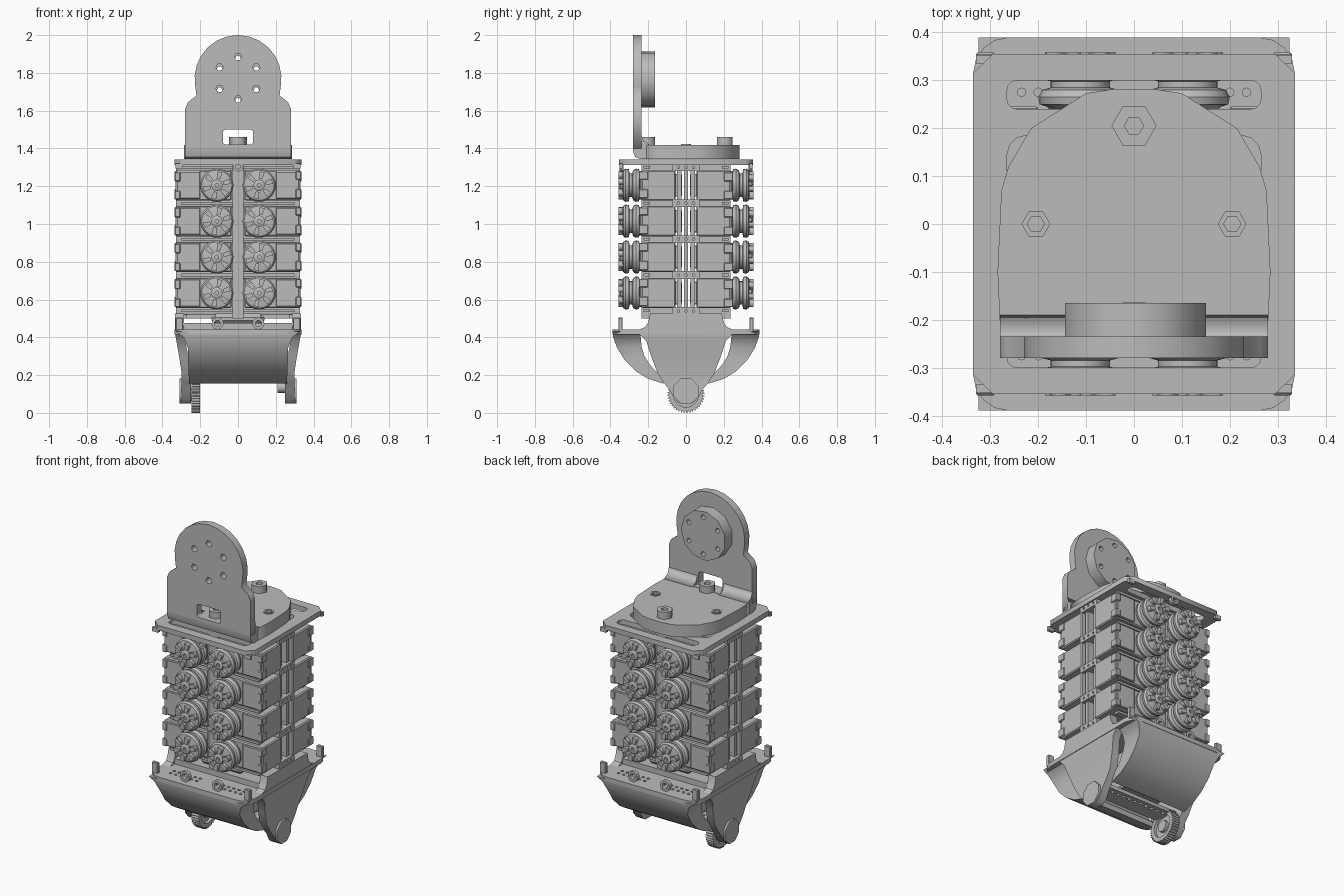
import bpy, bmesh, math
from mathutils import Matrix, Vector

cube = bpy.data.objects.get("Cube")
if cube:
    bpy.data.objects.remove(cube, do_unlink=True)

GREY = (0.5, 0.5, 0.5, 1)
grey = bpy.data.materials.new("plain grey")
grey.use_nodes = True
grey.diffuse_color = GREY
grey.node_tree.nodes["Principled BSDF"].inputs["Base Color"].default_value = GREY

# Axis the plate is extruded along: profile (u, v) goes to (x, y), (x, z) or (y, z)
TURN = {
    "Z": Matrix.Identity(4),
    "Y": Matrix(((1, 0, 0, 0), (0, 0, -1, 0), (0, 1, 0, 0), (0, 0, 0, 1))),
    "X": Matrix(((0, 0, 1, 0), (1, 0, 0, 0), (0, 1, 0, 0), (0, 0, 0, 1))),
}


def add(name, bm, smooth=None):
    bmesh.ops.remove_doubles(bm, verts=bm.verts, dist=0.00005)
    bmesh.ops.recalc_face_normals(bm, faces=bm.faces)
    me = bpy.data.meshes.new(name)
    bm.to_mesh(me)
    bm.free()
    me.materials.clear()
    me.materials.append(grey)
    ob = bpy.data.objects.new(name, me)
    bpy.context.collection.objects.link(ob)
    if smooth:
        bpy.ops.object.select_all(action="DESELECT")
        ob.select_set(True)
        bpy.context.view_layer.objects.active = ob
        bpy.ops.object.shade_smooth_by_angle(angle=math.radians(smooth))
    return ob


def box(name, x, y, z, bevel=0.0):
    bm = bmesh.new()
    lo, hi = Vector((x[0], y[0], z[0])), Vector((x[1], y[1], z[1]))
    bmesh.ops.create_cube(bm, size=1, matrix=Matrix.Translation((lo + hi) / 2) @ Matrix.Diagonal((*(hi - lo), 1)))
    if bevel:
        bmesh.ops.bevel(bm, geom=bm.edges[:], offset=bevel, segments=1, affect="EDGES")
    return add(name, bm)


def ring(u, v, r, n=12, start=0.0):
    return [(u + r * math.cos(start + math.tau * i / n), v + r * math.sin(start + math.tau * i / n)) for i in range(n)]


def rounded(u, v, a, b, r, n=3):
    """Rounded rectangle of half sizes a and b."""
    pts = []
    for k, (su, sv) in enumerate(((1, 1), (-1, 1), (-1, -1), (1, -1))):
        for i in range(n + 1):
            t = (k + i / n) * math.pi / 2
            pts.append((u + su * (a - r) + r * math.cos(t), v + sv * (b - r) + r * math.sin(t)))
    return pts


def mirrored(half):
    return half + [(-u, v) for u, v in reversed(half)]


def plate(name, loops, axis, a, b, smooth=None):
    """Flat outline with holes, extruded from a to b along an axis."""
    cu = bpy.data.curves.new(name, "CURVE")
    cu.dimensions, cu.fill_mode, cu.extrude = "2D", "BOTH", abs(b - a) / 2
    for loop in loops:
        sp = cu.splines.new("POLY")
        sp.points.add(len(loop) - 1)
        for p, (u, v) in zip(sp.points, loop):
            p.co = (u, v, 0, 1)
        sp.use_cyclic_u = True
    tmp = bpy.data.objects.new(name + " helper", cu)
    bpy.context.collection.objects.link(tmp)
    me = bpy.data.meshes.new_from_object(tmp.evaluated_get(bpy.context.evaluated_depsgraph_get()))
    bpy.data.objects.remove(tmp)
    bm = bmesh.new()
    bm.from_mesh(me)
    bpy.data.meshes.remove(me)
    mid = (a + b) / 2 * (-1 if axis == "Y" else 1)
    bm.transform(TURN[axis] @ Matrix.Translation((0, 0, mid)))
    return add(name, bm, smooth)


def lathe(name, profile, x, z, n=24):
    """Turn (radius, y) points round a y-directed axle."""
    bm = bmesh.new()
    rings = [[bm.verts.new((u, y, v)) for u, v in ring(x, z, r, n)] for r, y in profile]
    for p, q in zip(rings, rings[1:]):
        for i in range(n):
            bm.faces.new((p[i], p[(i + 1) % n], q[(i + 1) % n], q[i]))
    bm.faces.new(rings[0])
    bm.faces.new(rings[-1])
    return add(name, bm, 35)


def four_times(ob, z):
    """Repeat a part in every quadrant of each row by half turns."""
    for level in ROWS:
        for turn in ((0, 0, 0), (0, 0, math.pi), (math.pi, 0, 0), (0, math.pi, 0)):
            twin = ob.copy()
            twin.location, twin.rotation_euler = (0, 0, level), turn
            bpy.context.collection.objects.link(twin)
    bpy.data.objects.remove(ob)


# Upright arm bracket with bolt circle and window
upright = [(0.28, 1.4), (0.28, 1.61), (0.265, 1.645), (0.22, 1.68)]
upright += [(0.23 * math.cos(t), 1.77 + 0.23 * math.sin(t)) for t in [math.radians(d) for d in range(-10, 90, 14)]]
bolts = [ring(u, v, 0.02, 6) for u, v in ring(0, 1.773, 0.112, 6, math.pi / 2)]
plate("bracket_upright", [mirrored(upright), rounded(0, 1.46, 0.08, 0.04, 0.015)] + bolts, "Y", -0.28, -0.235)
boss_bolts = [ring(u, v, 0.015, 6) for u, v in ring(0, 1.765, 0.112, 6, math.pi / 2)]
plate("bracket_boss", [ring(0, 1.765, 0.15, 11)] + boss_bolts, "Y", -0.237, -0.165)
plate("bracket_bend", [[(-0.28, 1.42), (-0.28, 1.385), (-0.27, 1.355), (-0.245, 1.345), (-0.2, 1.345), (-0.2, 1.42)]],
      "X", -0.28, 0.28, 40)
for s in (-1, 1):
    plate("bracket_fillet", [[(-0.24, 1.41), (-0.236, 1.475), (-0.225, 1.44), (-0.185, 1.415)]], "X", s * 0.09, s * 0.28)
foot = [(0.28, -0.21), (0.285, -0.1), (0.277, 0.07), (0.262, 0.12), (0.215, 0.2), (0.1, 0.273), (0.04, 0.282)]
plate("bracket_foot", [mirrored(foot)] + [ring(s * 0.205, 0, 0.018, 6) for s in (-1, 1)], "Z", 1.345, 1.418)
for s in (-1, 1):
    plate("foot_nut", [ring(0, s * 0.205, 0.047, 6), ring(0, s * 0.205, 0.02, 6)], "Z", 1.41, 1.46)
    plate("foot_washer", [ring(s * 0.205, 0, 0.03, 6), ring(s * 0.205, 0, 0.018, 6)], "Z", 1.41, 1.424)

# Slotted top plate with an eyelet at each end
octagon = mirrored([(0.336, -0.315), (0.295, -0.355)][::1][::-1] + [(0.336, 0.315), (0.295, 0.355)])
slots = [rounded(0, s * 0.27, 0.265, 0.03, 0.02) for s in (-1, 1)]
plate("top_plate", [octagon, rounded(0, 0, 0.265, 0.185, 0.04)] + slots, "Z", 1.312, 1.342)
for s in (-1, 1):
    plate("top_eyelet", [ring(0, 1.305, 0.028), ring(0, 1.305, 0.014)], "Y", s * 0.33, s * 0.353)
    for t in (-1, 1):
        box("top_corner_tab", sorted((s * 0.29, s * 0.33)), sorted((t * 0.335, t * 0.353)), (1.295, 1.32))

# Spines, columns and shelves carrying the motors
ROWS = [0.635 + 0.19 * i for i in range(4)]
for s in (-1, 1):
    box("spine", (-0.03, 0.03), sorted((s * 0.06, s * 0.235)), (0.5, 1.315))
    for y in (-0.035, 0.035):
        box("side_column", sorted((s * 0.27, s * 0.31)), (y - 0.012, y + 0.012), (0.5, 1.315))
box("core_column", (-0.27, 0.27), (-0.01, 0.01), (0.5, 1.315))
for i in range(5):
    z = 0.54 + 0.19 * i
    holes = [ring(y, z, 0.007, 8) for y in (-0.04, 0, 0.04)]
    plate("shelf", [rounded(0, z, 0.072, 0.02, 0.006)] + holes, "X", -0.328, 0.328)
    for s in (-1, 1):
        box("shelf_rail", (-0.3, 0.3), sorted((s * 0.19, s * 0.225)), (z - 0.007, z + 0.007))

# Motors with stepped cases
four_times(box("motor_case", (0.035, 0.33), (-0.235, -0.055), (-0.08, 0.08), 0.006), 0)
four_times(box("motor_back", (0.06, 0.30), (-0.06, -0.022), (-0.06, 0.06), 0.004), 0)
four_times(box("motor_front_cover", (0.2, 0.325), (-0.245, -0.23), (-0.072, 0.072), 0.004), 0)
four_times(box("motor_end_lug", (0.305, 0.336), (-0.25, -0.2), (-0.07, -0.02), 0.004), 0)
four_times(box("motor_upper_lug", (0.305, 0.336), (-0.25, -0.2), (0.03, 0.075), 0.004), 0)

# Cable spools with grooves, vanes and hub
four_times(lathe("spool", [(0.055, -0.23), (0.07, -0.245), (0.085, -0.25), (0.088, -0.265), (0.08, -0.28), (0.062, -0.285),
                           (0.062, -0.298), (0.085, -0.303), (0.088, -0.32), (0.08, -0.332), (0.066, -0.336)], 0.112, 0), 0)
four_times(lathe("spool_hub", [(0.03, -0.33), (0.03, -0.348), (0.024, -0.352), (0.01, -0.352), (0.01, -0.34)], 0.112, 0, 16), 0)
vanes = []
for k in range(6):
    t = math.tau * k / 6 + 0.3
    vanes.append([(0.112 + r * math.cos(t + w), r * math.sin(t + w))
                  for r, w in ((0.036, -0.25), (0.074, -0.2), (0.074, 0.2), (0.036, 0.25))])
four_times(plate("spool_vanes", vanes, "Y", -0.358, -0.33), 0)

# Perforated base deck with raised middle and eyelets
deck = rounded(0, 0, 0.336, 0.39, 0.075, 4)
deck_holes = [ring(s * (0.06 + 0.035 * i), t * y, 0.009, 8)
              for s in (-1, 1) for t in (-1, 1) for i in range(6) for y in (0.275, 0.31)]
plate("base_deck", [deck] + deck_holes, "Z", 0.415, 0.442)
plate("deck_step", [rounded(0, 0, 0.33, 0.2, 0.03)], "Z", 0.43, 0.475)
box("deck_pedestal", (-0.14, 0.14), (-0.17, 0.17), (0.47, 0.525), 0.02)
for s in (-1, 1):
    for x in (-0.108, 0.108):
        plate("deck_eyelet", [ring(x, 0.473, 0.032), ring(x, 0.473, 0.017)], "Y", s * 0.335, s * 0.358)
    for x in (-0.31, 0.31):
        box("deck_corner_tab", (x - 0.02, x + 0.02), sorted((s * 0.335, s * 0.358)), (0.43, 0.505), 0.004)


# Curved front and back shells
def shell(name, s):
    outer = [(0.39, 0.43), (0.385, 0.4), (0.365, 0.345), (0.325, 0.28), (0.265, 0.22), (0.2, 0.18), (0.12, 0.155)]
    inner = [(0.24, 0.43), (0.24, 0.4), (0.235, 0.35), (0.22, 0.3), (0.195, 0.26), (0.165, 0.225), (0.11, 0.18)]
    bm = bmesh.new()
    rows = []
    for i, (o, n) in enumerate(zip(outer, inner)):
        w = (0.325, 0.29, 0.27)[min(i, 2)] - 0.002 * i
        rows.append([bm.verts.new((x, s * y, z)) for x, (y, z) in ((-w, o), (w, o), (w, n), (-w, n))])
    for p, q in zip(rows, rows[1:]):
        for k in range(4):
            bm.faces.new((p[k], p[(k + 1) % 4], q[(k + 1) % 4], q[k]))
    bm.faces.new(rows[0])
    bm.faces.new(rows[-1])
    return add(name, bm, 35)


shell("front_shell", -1)
shell("back_shell", 1)

# Tapering side cheeks, leaning inwards towards the pivots
cheek = [(0.19, 0.525), (0.2, 0.48), (0.215, 0.455), (0.25, 0.44), (0.25, 0.42), (0.21, 0.38), (0.185, 0.3),
         (0.15, 0.21), (0.115, 0.155), (0.085, 0.12), (0.06, 0.07), (0.03, 0.05)]
for s, name in ((1, "left"), (-1, "right")):
    ob = plate(name + "_cheek", [mirrored(cheek)], "X", s * 0.285, s * 0.333, 30)
    for v in ob.data.vertices:
        v.co.x -= s * 0.035 * min(1, max(0, (0.42 - v.co.z) / 0.2))
    plate(name + "_pivot", [ring(0, 0.115, 0.072, 8, math.pi / 8)], "X", s * 0.26, s * 0.31)
plate("left_axle", [ring(0, 0.135, 0.03, 12)], "X", 0.21, 0.29, 35)
plate("right_axle", [ring(0, 0.098, 0.035, 12)], "X", -0.29, -0.2, 35)

# Toothed drive wheel
teeth = [(r * math.cos(math.tau * (i + d) / 40), 0.098 + r * math.sin(math.tau * (i + d) / 40))
         for i in range(40) for r, d in ((0.089, 0), (0.098, 0.25), (0.098, 0.5), (0.089, 0.75))]
plate("drive_gear", [teeth, ring(0, 0.098, 0.068, 20)], "X", -0.247, -0.2)
plate("gear_web", [ring(0, 0.098, 0.07, 20)], "X", -0.232, -0.218)

# Perforated cross bar and the drive box under the deck
bar_holes = [ring(-0.22 + 0.04 * i, 0.03, 0.01, 8) for i in range(12)]
plate("cross_bar", [rounded(0, 0, 0.27, 0.06, 0.01)] + bar_holes, "Z", 0.158, 0.18)
box("drive_box", (-0.14, 0.14), (-0.08, 0.08), (0.19, 0.42), 0.01)
